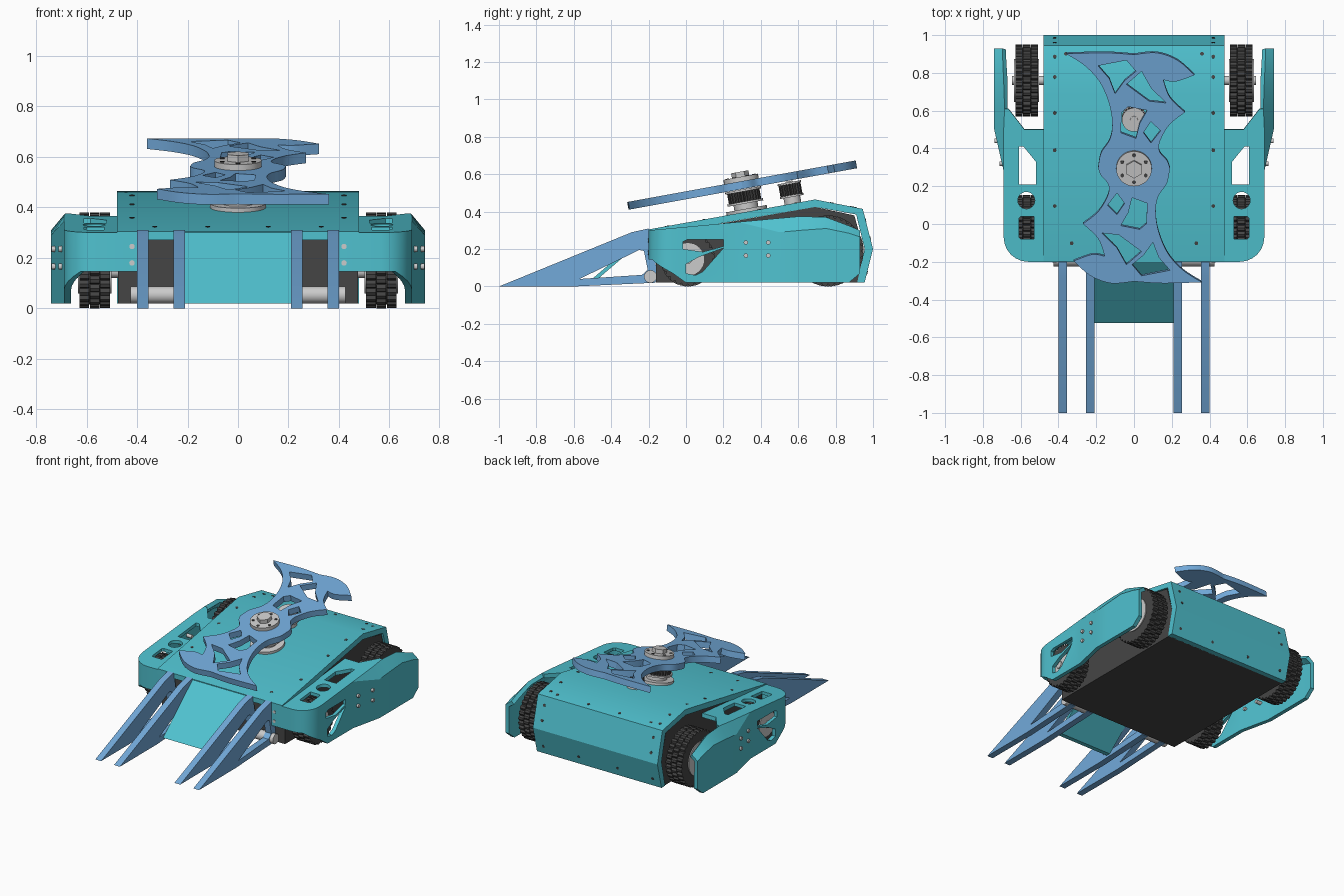
import bpy, bmesh, math
from mathutils import Matrix, Vector

if "Cube" in bpy.data.objects:
    bpy.data.objects.remove(bpy.data.objects["Cube"])


def material(name, rgb):
    m = bpy.data.materials.new(name)
    m.diffuse_color = (*rgb, 1)
    m.use_nodes = True
    m.node_tree.nodes["Principled BSDF"].inputs["Base Color"].default_value = m.diffuse_color
    return m


TEAL = material("teal", (0.08, 0.54, 0.63))
BLUE = material("blue", (0.17, 0.40, 0.70))
DARK = material("dark", (0.06, 0.06, 0.06))
ALONG_X = Matrix(((0, 0, 1, 0), (1, 0, 0, 0), (0, 1, 0, 0), (0, 0, 0, 1)))  # u,v,w -> y,z,x
TILT = math.radians(10.3)
SPIN = Matrix.Translation((0, 0.3, 0.542)) @ Matrix.Rotation(TILT, 4, 'X')   # blade axis frame


def finish(name, bm, mat, matrix=Matrix()):
    me = bpy.data.meshes.new(name)
    bm.to_mesh(me)
    bm.free()
    me.transform(matrix)
    me.shade_smooth()
    me.set_sharp_from_angle(angle=math.radians(25))
    if mat:
        me.materials.append(mat)
    ob = bpy.data.objects.new(name, me)
    bpy.context.collection.objects.link(ob)
    return ob


def baked(ob):
    return bpy.data.meshes.new_from_object(ob.evaluated_get(bpy.context.evaluated_depsgraph_get()))


def plate(name, loops, w0, w1, mat, matrix=Matrix()):
    """Flat plate from an outline plus hole loops, between w0 and w1."""
    cu = bpy.data.curves.new(name, 'CURVE')
    cu.dimensions, cu.fill_mode, cu.extrude = '2D', 'BOTH', (w1 - w0) / 2
    for loop in loops:
        sp = cu.splines.new('POLY')
        sp.points.add(len(loop) - 1)
        for p, (u, v) in zip(sp.points, loop):
            p.co = (u, v, 0, 1)
        sp.use_cyclic_u = True
    tmp = bpy.data.objects.new(name + "_tmp", cu)
    bpy.context.collection.objects.link(tmp)
    bm = bmesh.new()
    bm.from_mesh(baked(tmp))
    bpy.data.objects.remove(tmp)
    bmesh.ops.remove_doubles(bm, verts=bm.verts, dist=1e-5)
    bmesh.ops.recalc_face_normals(bm, faces=bm.faces)
    return finish(name, bm, mat, matrix @ Matrix.Translation((0, 0, (w0 + w1) / 2)))


def cyl(name, r, w0, w1, mat, matrix, u=0, v=0, n=32):
    bm = bmesh.new()
    bmesh.ops.create_cone(bm, cap_ends=True, segments=n, radius1=r, radius2=r, depth=w1 - w0)
    return finish(name, bm, mat, matrix @ Matrix.Translation((u, v, (w0 + w1) / 2)))


def gear(cu, cv, r, depth, teeth, phase=0):
    pts = []
    for i in range(teeth):
        for f, rr in ((0, r - depth), (0.3, r), (0.7, r), (1.0 - 0.05, r - depth)):
            a = 2 * math.pi * (i + f + phase) / teeth
            pts.append((cu + rr * math.cos(a), cv + rr * math.sin(a)))
    return pts


def smooth(pts, k=5):
    """Catmull-Rom through an open run of points."""
    q = [Vector(p) for p in [pts[0]] + pts + [pts[-1]]]
    out = []
    for a, b, c, d in zip(q, q[1:], q[2:], q[3:]):
        for i in range(k):
            t = i / k
            p = 0.5 * (2 * b + (c - a) * t + (2 * a - 5 * b + 4 * c - d) * t * t
                       + (3 * b - a - 3 * c + d) * t ** 3)
            out.append((p.x, p.y))
    return out


# Body: dark core, folded armour over the top and rear, front wedge
plate("body_core", [[(-0.16, 0.02), (0.92, 0.02), (0.95, 0.2), (0.9, 0.38), (0.69, 0.425), (-0.16, 0.275)]],
      -0.475, 0.475, DARK, ALONG_X)
plate("body_armour", [[(-0.2, 0.305), (0.69, 0.465), (0.945, 0.415), (1.0, 0.2), (0.955, 0.02),
                       (0.915, 0.02), (0.955, 0.2), (0.91, 0.385), (0.69, 0.425), (-0.2, 0.27)]],
      -0.48, 0.48, TEAL, ALONG_X)
plate("front_wedge", [[(-0.2, 0.3), (-0.525, 0.02), (-0.495, 0.02), (-0.18, 0.29)]], -0.21, 0.21, TEAL, ALONG_X)

# Armour screws: run along each panel frame (start point, angle)
for y0, z0, ang, spots in (
        (-0.2, 0.305, 10.2, [(x, d) for x in (-0.42, 0.42) for d in (0.3, 0.6, 0.8)]
         + [(x, 0.1) for x in (-0.33, -0.12, 0.12, 0.33)]),
        (0.69, 0.465, -11.1, [(x, d) for x in (-0.42, 0.42) for d in (0.09, 0.2)]
         + [(x, 0.215) for x in (-0.36, -0.12, 0.12, 0.36)]),
        (0.945, 0.415, -75.6, [(x, d) for x in (-0.42, 0.42) for d in (0.06, 0.16)]),
        (1.0, 0.2, -104, [(x, 0.13) for x in (-0.42, -0.15, 0.15, 0.42)])):
    frame = Matrix.Translation((0, y0, z0)) @ Matrix.Rotation(math.radians(ang), 4, 'X')
    for x, d in spots:
        cyl("armour_screw", 0.01, -0.01, 0.002, DARK, frame, x, d, 10)


# Wheel guards: lofted wall with top chamfer and pierced top plate
def top_z(y):
    return 0.3 + 0.093 * (y + 0.2)


sections = [(0.40, -0.2, 0.145), (0.56, -0.2, 0.145)]
for i in range(1, 7):
    a = math.radians(15 * i - 90)
    sections.append((0.56 + 0.13 * math.cos(a), -0.07 + 0.13 * math.sin(a), 0.145 - 0.075 * max(0, i - 2) / 4))
sections += [(0.69, 0.0, 0.02), (0.69, 0.28, 0.02)]
sections = [(x, y, zb, top_z(y), x, top_z(y)) for x, y, zb in sections]
sections += [(0.74, 0.5, 0.02, 0.29, 0.69, 0.365), (0.74, 0.61, 0.02, 0.30, 0.685, 0.375),
             (0.74, 0.75, 0.02, 0.31, 0.69, 0.37), (0.74, 0.87, 0.02, 0.285, 0.695, 0.325),
             (0.74, 0.93, 0.07, 0.265, 0.695, 0.30)]
bm = bmesh.new()
rows = [[bm.verts.new(p) for p in ((x, y, zb), (x, y, zc), (xi, y, zt))] for x, y, zb, zc, xi, zt in sections]
for a, b in zip(rows, rows[1:]):
    for k in (0, 1):
        bm.faces.new((a[k], b[k], b[k + 1], a[k + 1]))
bm.faces.new([r[2] for r in rows[:12]] + [bm.verts.new((x, y, top_z(y))) for x, y in ((0.665, 0.61), (0.58, 0.5), (0.46, 0.5))])
bmesh.ops.remove_doubles(bm, verts=bm.verts, dist=1e-4)
guard = finish("wheel_guard", bm, TEAL)
sol = guard.modifiers.new("thickness", 'SOLIDIFY')
sol.thickness, sol.offset = 0.028, -1
slot = [(0.53, -0.08), (0.6, -0.08), (0.61, -0.07), (0.61, 0.03), (0.6, 0.04), (0.53, 0.04)]
vent = [(0.61, 0.21), (0.61, 0.41), (0.585, 0.41), (0.52, 0.33), (0.52, 0.21)]
ring = [(0.57 + 0.045 * math.cos(t * math.pi / 12), 0.125 + 0.045 * math.sin(t * math.pi / 12)) for t in range(24)]
upper = [(-0.015, 0.2), (-0.015, 0.24), (0.01, 0.252), (0.2, 0.252), (0.2, 0.215), (0.09, 0.185)]
lower = [(0.0, 0.07), (0.0, 0.12), (0.07, 0.158), (0.2, 0.205), (0.09, 0.08), (0.05, 0.06)]
cutters = [plate("cutter", [l], 0.24, 0.45, None) for l in (slot, vent, ring)]
cutters += [plate("cutter", [l], 0.62, 0.78, None, ALONG_X) for l in (upper, lower)]
for c in cutters:
    c.hide_render = True
    mod = guard.modifiers.new("hole", 'BOOLEAN')
    mod.operation, mod.solver, mod.object = 'DIFFERENCE', 'EXACT', c
guard.modifiers.new("mirror", 'MIRROR')
mesh = baked(guard)
guard.modifiers.clear()
guard.data = mesh
mesh.set_sharp_from_angle(angle=math.radians(25))
for c in cutters:
    bpy.data.objects.remove(c)

# Parts repeated on both sides
fork = [(-1, 0), (-0.29, 0.29), (-0.2, 0.31), (-0.19, 0.27), (-0.15, 0.05), (-0.165, 0.02), (-0.6, 0)]
fork_hole = [(-0.57, 0.04), (-0.25, 0.195), (-0.225, 0.19), (-0.205, 0.09), (-0.235, 0.062)]
for s in (-1, 1):
    side = Matrix.Diagonal((s, 1, 1, 1)) @ ALONG_X if s > 0 else Matrix.Rotation(math.pi, 4, 'Z') @ ALONG_X @ Matrix.Diagonal((-1, 1, -1, 1))
    side = Matrix.Translation((0, 0, 0)) @ ALONG_X

    def span(a, b):
        return (a, b) if s > 0 else (-b, -a)

    for x0, x1 in ((0.21, 0.255), (0.355, 0.4)):
        plate("front_fork", [fork, fork_hole], *span(x0, x1), BLUE, side)
    cyl("fork_pin", 0.034, *span(0.23, 0.425), None, side, -0.19, 0.053)

    # Wheels: three staggered tread bands, hub and axle
    for label, y, r, teeth in (("front", 0.01, 0.145, 24), ("rear", 0.76, 0.19, 32)):
        for k in range(3):
            x = 0.508 + 0.041 * k
            plate(label + "_tire_band", [gear(y, r, r, 0.013, teeth, 0.5 * (k % 2))], *span(x, x + 0.038), DARK, side)
        cyl(label + "_tire_core", r - 0.015, *span(0.51, 0.625), DARK, side, y, r)
        cyl(label + "_hub", r * 0.6, *span(0.502, 0.634), None, side, y, r)
        cyl(label + "_axle", 0.024, *span(0.46, 0.645), None, side, y, r, 20)

    # Guard screws on the side wall and front
    for y in (0.32, 0.44):
        for z in (0.165, 0.235):
            cyl("guard_screw", 0.012, *span(0.66, 0.702 + 0.227 * (y - 0.28)), None, side, y, z, 12)
    front = Matrix.Translation((s * 0.42, -0.2, 0)) @ Matrix.Rotation(math.pi / 2, 4, 'X')
    for z in (0.18, 0.245):
        cyl("front_screw", 0.011, -0.01, 0.004, None, front, 0, z, 12)

# Spinning blade: half outline in curved runs between sharp tips, turned 180 degrees for the rest
runs = [[(-0.19, 0), (-0.175, 0.08), (-0.13, 0.15), (-0.115, 0.23), (-0.13, 0.34), (-0.18, 0.46), (-0.26, 0.55), (-0.36, 0.615)],
        [(-0.36, 0.615), (-0.15, 0.62), (0, 0.61)],
        [(0, 0.61), (0.12, 0.62), (0.23, 0.58), (0.32, 0.5)],
        [(0.32, 0.5), (0.22, 0.465), (0.155, 0.475)],
        [(0.155, 0.475), (0.19, 0.38), (0.27, 0.3)],
        [(0.27, 0.3), (0.19, 0.235), (0.14, 0.15), (0.135, 0.09), (0.175, 0.04), (0.19, 0)]]
holes = [[(-0.19, 0.55), (-0.04, 0.58), (0.01, 0.52), (-0.05, 0.47), (-0.1, 0.4), (-0.13, 0.48)],
         [(-0.04, 0.45), (0.04, 0.52), (0.09, 0.43), (0.17, 0.35), (0.08, 0.36)],
         [(-0.07, 0.19), (-0.065, 0.3), (-0.03, 0.33), (0.07, 0.31), (0.03, 0.24), (0.01, 0.16)],
         [(0.05, 0.19), (0.09, 0.25), (0.14, 0.2), (0.09, 0.135)]]
half = [p for run in runs for p in smooth(run)]
plate("spinner_blade", [half + [(-x, -y) for x, y in half]] + holes + [[(-x, -y) for x, y in h] for h in holes],
      -0.021, 0.021, BLUE, SPIN)

# Blade hub, bolts and drive pulleys
cyl("hub_base", 0.11, -0.145, -0.128, None, SPIN)
cyl("hub_neck", 0.065, -0.14, -0.09, None, SPIN)
plate("hub_pulley", [gear(0, 0, 0.088, 0.01, 28)], -0.09, -0.035, DARK, SPIN)
for w in (-0.1, -0.035):
    cyl("hub_flange", 0.097, w, w + 0.012, None, SPIN)
cyl("hub_cap", 0.094, 0.02, 0.045, None, SPIN)
cyl("hub_nut", 0.047, 0.045, 0.072, None, SPIN, n=6)
for i in range(6):
    a = math.radians(60 * i + 30)
    cyl("hub_bolt", 0.01, 0.04, 0.048, DARK, SPIN, 0.072 * math.cos(a), 0.072 * math.sin(a), 10)
cyl("motor_neck", 0.045, -0.15, -0.1, None, SPIN, 0, 0.25)
plate("motor_pulley", [gear(0, 0.25, 0.06, 0.008, 20)], -0.1, -0.04, DARK, SPIN)
for w in (-0.11, -0.04):
    cyl("motor_flange", 0.064, w, w + 0.01, None, SPIN, 0, 0.25)
cyl("motor_shaft", 0.02, -0.04, -0.024, None, SPIN, 0, 0.25, 16)
